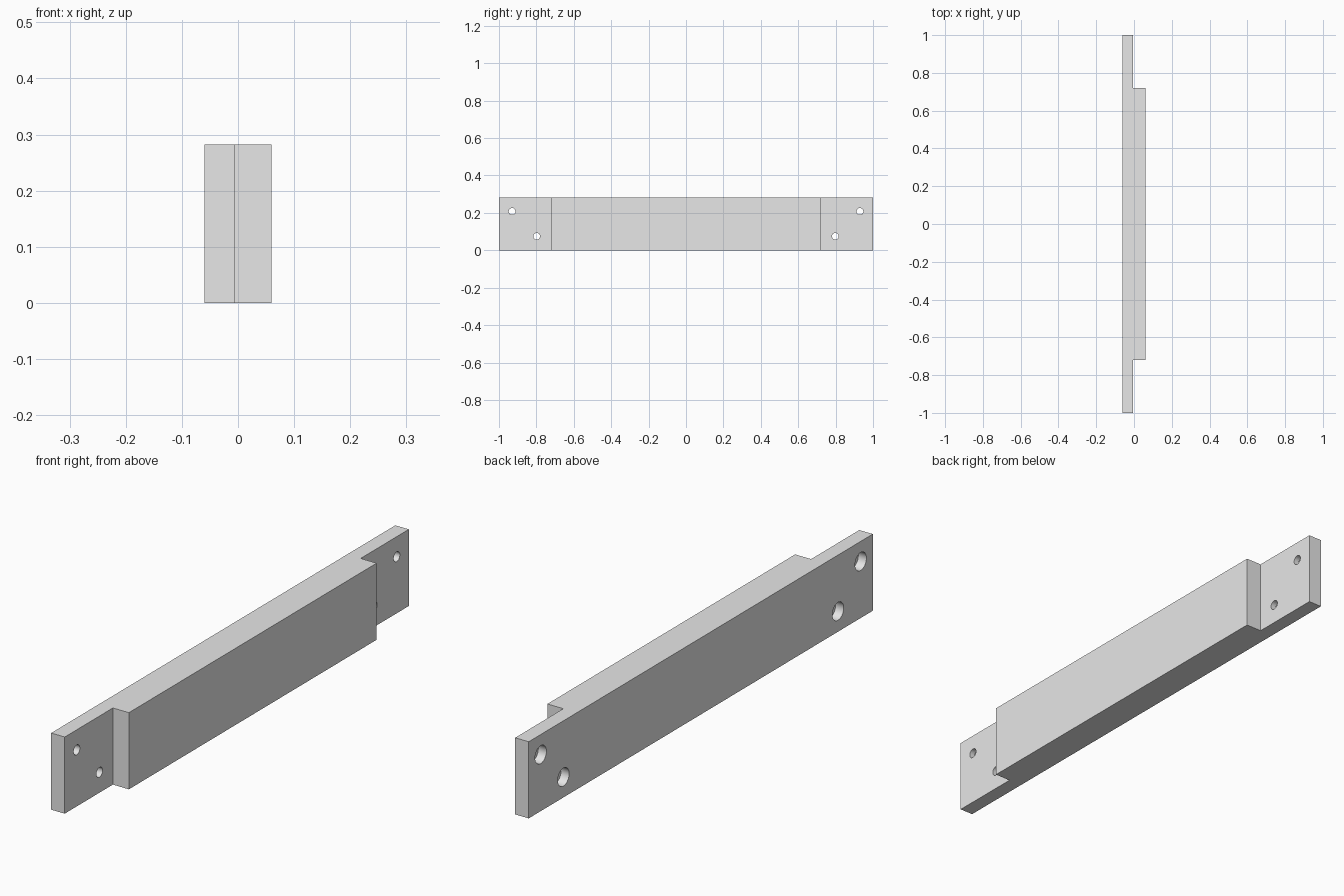
import bpy, bmesh
from mathutils import Matrix

cube = bpy.data.objects.get("Cube")
if cube:
    bpy.data.objects.remove(cube, do_unlink=True)

# Overall dimensions
HEIGHT = 0.282
BACK, STEP, FACE = -0.06, -0.005, 0.06
HALF_BLOCK = 0.72
BORE_DEPTH = 0.033

grey = bpy.data.materials.new("plain grey")
grey.use_nodes = True
colour = (0.8, 0.8, 0.8, 1)
grey.diffuse_color = colour
grey.node_tree.nodes["Principled BSDF"].inputs["Base Color"].default_value = colour


def add_object(name, bm):
    bmesh.ops.recalc_face_normals(bm, faces=bm.faces)
    mesh = bpy.data.meshes.new(name)
    bm.to_mesh(mesh)
    bm.free()
    mesh.materials.append(grey)
    obj = bpy.data.objects.new(name, mesh)
    bpy.context.collection.objects.link(obj)
    return obj


def add_cylinder(bm, radius, x0, x1, y, z):
    place = Matrix.Translation(((x0 + x1) / 2, y, z)) @ Matrix.Rotation(1.5707963, 4, "Y")
    bmesh.ops.create_cone(bm, cap_ends=True, segments=32, radius1=radius,
                          radius2=radius, depth=x1 - x0, matrix=place)


# Stepped bar: plan outline extruded upwards
outline = [(BACK, -1), (STEP, -1), (STEP, -HALF_BLOCK), (FACE, -HALF_BLOCK),
           (FACE, HALF_BLOCK), (STEP, HALF_BLOCK), (STEP, 1), (BACK, 1)]
bm = bmesh.new()
base = bm.faces.new([bm.verts.new((x, y, 0)) for x, y in outline])
top = bmesh.ops.extrude_face_region(bm, geom=[base])
bmesh.ops.translate(bm, vec=(0, 0, HEIGHT),
                    verts=[g for g in top["geom"] if isinstance(g, bmesh.types.BMVert)])
bar = add_object("stepped_bar", bm)

# Screw holes in both end tabs, counterbored from the back
holes, bores = bmesh.new(), bmesh.new()
for side in (-1, 1):
    for y, z in ((0.93, 0.208), (0.798, 0.075)):
        add_cylinder(holes, 0.018, BACK - 0.02, STEP + 0.02, side * y, z)
        add_cylinder(bores, 0.033, BACK - 0.02, BACK + BORE_DEPTH, side * y, z)

for name, cutter_mesh in (("hole_cutter", holes), ("counterbore_cutter", bores)):
    cutter = add_object(name, cutter_mesh)
    cutter.hide_render = True
    cutter.hide_viewport = True
    cut = bar.modifiers.new(name, "BOOLEAN")
    cut.operation = "DIFFERENCE"
    cut.solver = "EXACT"
    cut.object = cutter

# Smooth hole walls with sharp edges kept
bpy.context.view_layer.objects.active = bar
bar.select_set(True)
for name in ("hole_cutter", "counterbore_cutter"):
    bpy.ops.object.modifier_apply(modifier=name)
    bpy.data.objects.remove(bpy.data.objects[name], do_unlink=True)
bpy.ops.object.shade_smooth_by_angle(angle=0.6)
